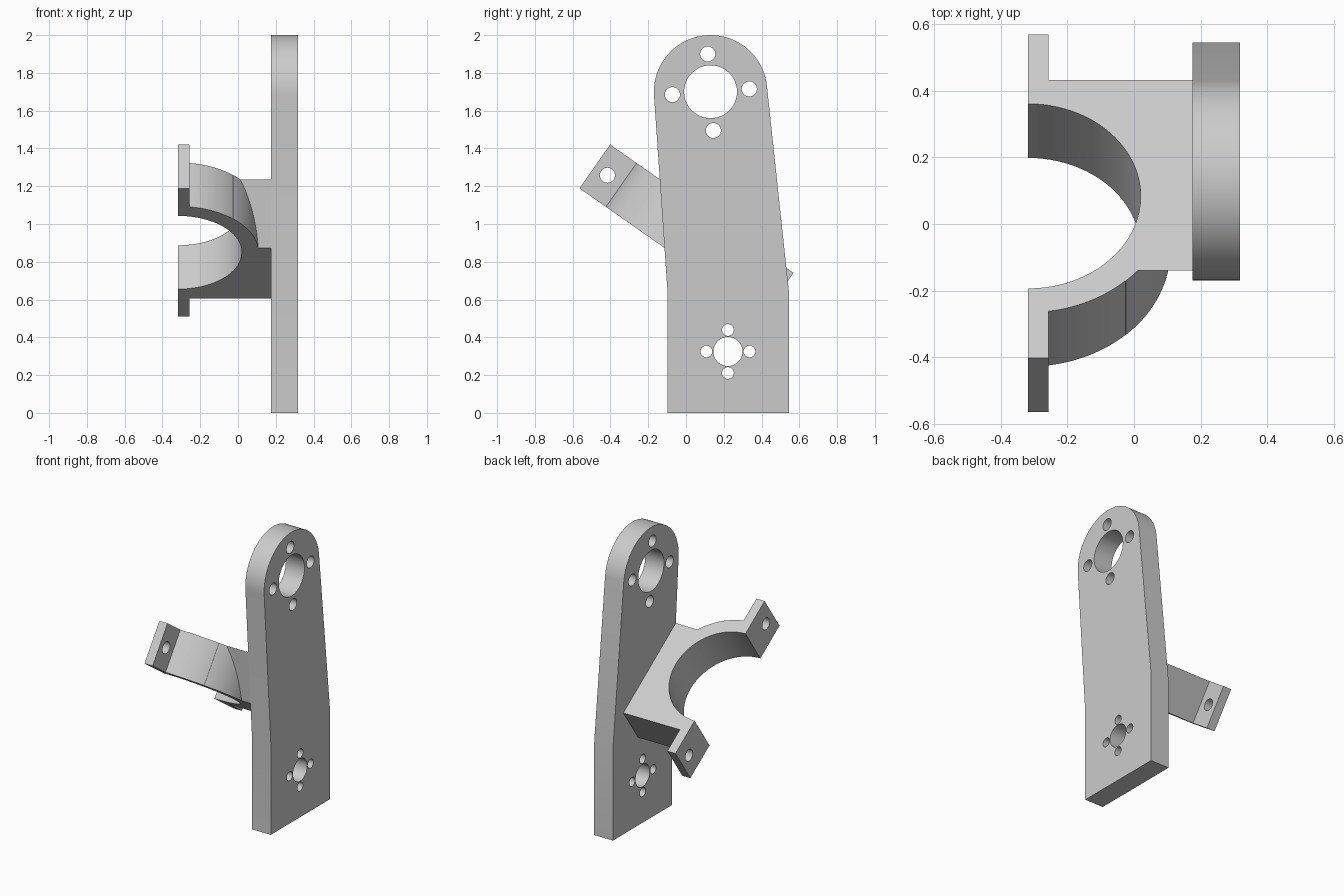
import bpy
import bmesh
from math import sin, cos, acos, asin, pi, radians
from mathutils import Matrix, Vector

cube = bpy.data.objects.get("Cube")
if cube:
    bpy.data.objects.remove(cube, do_unlink=True)

grey = bpy.data.materials.new("plain grey")
grey.use_nodes = True
grey.diffuse_color = (0.6, 0.6, 0.6, 1)
grey.node_tree.nodes["Principled BSDF"].inputs["Base Color"].default_value = (0.6, 0.6, 0.6, 1)

# Local frames: side profiles are (y, z) pushed along x; the clamp lies tilted about x
SIDE = Matrix(((0, 0, 1, 0), (1, 0, 0, 0), (0, 1, 0, 0), (0, 0, 0, 1)))
TILT = Matrix.Translation((0, 0.0025, 0.965)) @ Matrix.Rotation(radians(-35), 4, 'X')


def arc(cx, cy, r, a0, a1, n):
    steps = [a0 + (a1 - a0) * i / n for i in range(n + 1)]
    return [(cx + r * cos(a), cy + r * sin(a)) for a in steps]


def prism(name, points, low, high, frame):
    """Extrude a closed profile between two depths of a local frame."""
    bm = bmesh.new()
    base = bm.faces.new([bm.verts.new((p[0], p[1], low)) for p in points])
    top = bmesh.ops.extrude_face_region(bm, geom=[base])["geom"]
    verts = [v for v in top if isinstance(v, bmesh.types.BMVert)]
    bmesh.ops.translate(bm, verts=verts, vec=(0, 0, high - low))
    bmesh.ops.transform(bm, matrix=frame, verts=bm.verts)
    bmesh.ops.recalc_face_normals(bm, faces=bm.faces)
    mesh = bpy.data.meshes.new(name)
    bm.to_mesh(mesh)
    bm.free()
    mesh.materials.append(grey)
    obj = bpy.data.objects.new(name, mesh)
    bpy.context.collection.objects.link(obj)
    return obj


def rod(y, z, r, low, high, frame=SIDE, n=48):
    return prism("cutter", arc(y, z, r, 0, 2 * pi * (1 - 1 / n), n - 1), low, high, frame)


def cut(obj, cutter):
    """Subtract a cutter, then discard it."""
    cutter.hide_render = True
    mod = obj.modifiers.new("cut", 'BOOLEAN')
    mod.operation = 'DIFFERENCE'
    mod.solver = 'EXACT'
    mod.object = cutter
    bpy.context.view_layer.objects.active = obj
    bpy.ops.object.modifier_apply(modifier=mod.name)
    bpy.data.objects.remove(cutter, do_unlink=True)


def smooth(obj):
    bpy.ops.object.select_all(action='DESELECT')
    obj.select_set(True)
    bpy.context.view_layer.objects.active = obj
    bpy.ops.object.shade_smooth_by_angle(angle=radians(25))


# Upright plate: straight foot, tapering sides, round head
INNER_X, OUTER_X = 0.175, 0.318
head = arc(0.13, 1.70, 0.30, radians(6.2), radians(183.8), 48)
foot_front = (-0.097, 0.63)
plate = prism("upright_plate",
              [(-0.097, 0), (0.545, 0), (0.545, 0.64)] + head + [foot_front],
              INNER_X, OUTER_X, SIDE)

# Head bore and foot bore, each with four screw holes
holes = [(0.13, 1.70, 0.14), (0.222, 0.325, 0.077)]
holes += [(y, z, 0.04) for y, z in
          ((0.115, 1.90), (-0.072, 1.685), (0.335, 1.715), (0.145, 1.495))]
holes += [(0.222 + 0.114 * cos(k * pi / 2), 0.325 + 0.114 * sin(k * pi / 2), 0.031)
          for k in range(4)]
for y, z, r in holes:
    cut(plate, rod(y, z, r, 0, 0.5))
smooth(plate)

# Tilted half clamp: flanges, half ring and the block that meets the plate
OUTER, BORE, HALF = 0.426, 0.338, 0.1415
LEFT, LIP, END, STEP = -0.318, -0.256, 0.5925, 0.31
profile = [(LEFT, -END), (LIP, -END)]
profile += arc(LEFT, 0, OUTER, -acos((LIP - LEFT) / OUTER), -asin(STEP / OUTER), 16)
profile += [(INNER_X, -STEP), (INNER_X, OUTER), (LIP, OUTER), (LIP, END), (LEFT, END)]
profile += arc(LEFT, 0, BORE, pi / 2, -pi / 2, 64)
clamp = prism("half_clamp", profile, -HALF, HALF, TILT)

# Trim the block flush with the plate's front edge, keeping the ring whole
edge = Vector(head[-1]) - Vector(foot_front)
upper = Vector(foot_front) + edge * 0.95
trim = prism("block_trim", [(-0.9, foot_front[1]), foot_front, tuple(upper), (-0.9, upper.y)],
             -0.1, 0.4, SIDE)
cut(trim, rod(LEFT, 0, OUTER + 0.001, -2, 2, TILT, 128))
cut(clamp, trim)

# Bolt holes through the flanges
for side in (-1, 1):
    cut(clamp, rod(side * 0.511, 0, 0.04, -0.4, -0.2, TILT @ SIDE, 32))
smooth(clamp)
